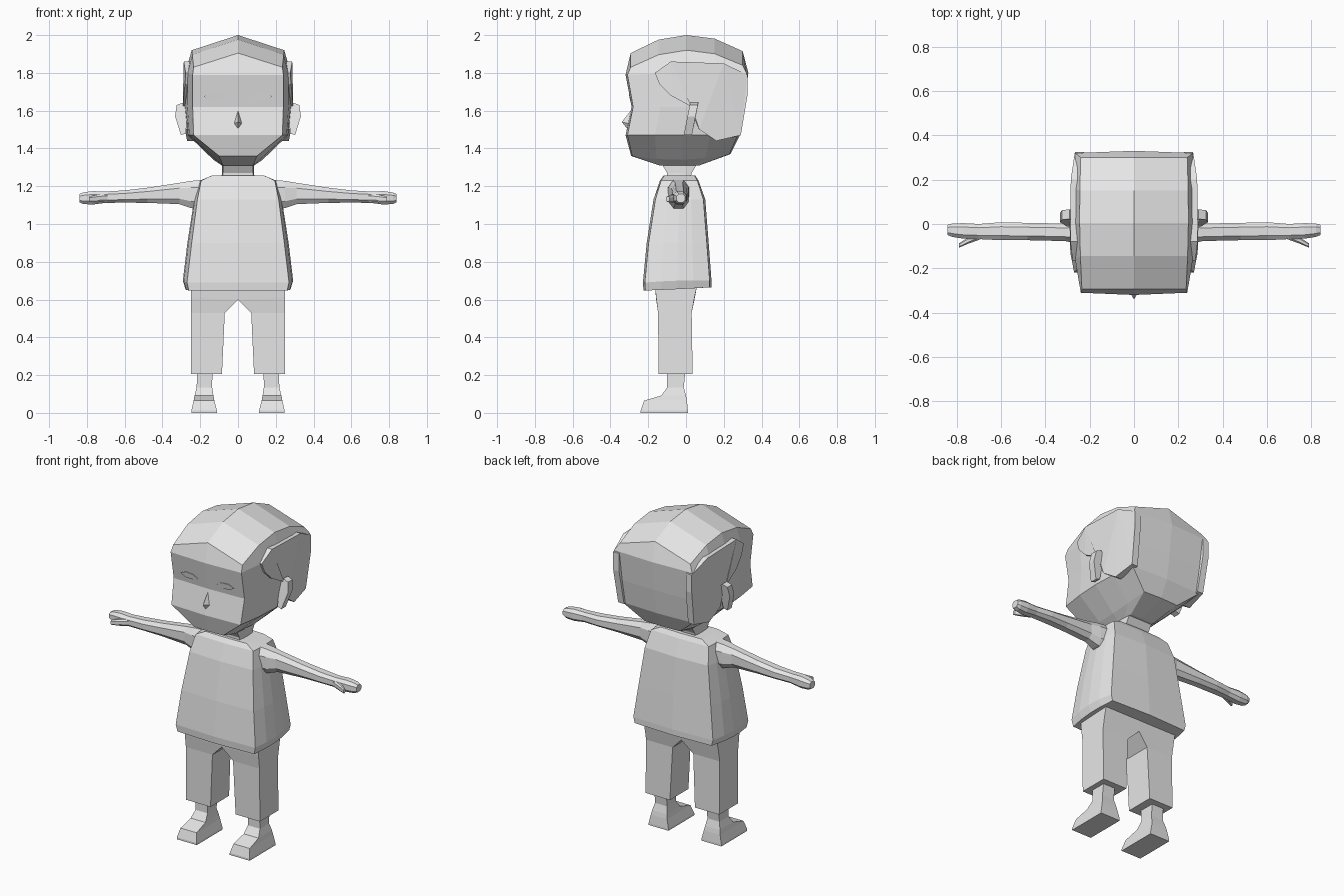
import bpy
import bmesh
from mathutils import Vector

if "Cube" in bpy.data.objects:
    bpy.data.objects.remove(bpy.data.objects["Cube"])

GREY = bpy.data.materials.new("plain_grey")
GREY.use_nodes = True
GREY.diffuse_color = (0.8, 0.8, 0.8, 1)
GREY.node_tree.nodes["Principled BSDF"].inputs["Base Color"].default_value = (0.8, 0.8, 0.8, 1)


def finish(name, bm):
    """Mirror the left half across x = 0, weld the seam and make the object."""
    copy = bmesh.ops.duplicate(bm, geom=bm.verts[:] + bm.edges[:] + bm.faces[:])["geom"]
    for v in copy:
        if isinstance(v, bmesh.types.BMVert):
            v.co.x = -v.co.x
    bmesh.ops.remove_doubles(bm, verts=bm.verts[:], dist=0.0005)
    bmesh.ops.recalc_face_normals(bm, faces=bm.faces[:])
    mesh = bpy.data.meshes.new(name)
    bm.to_mesh(mesh)
    bm.free()
    mesh.materials.append(GREY)
    obj = bpy.data.objects.new(name, mesh)
    bpy.context.collection.objects.link(obj)
    return obj


def skin(rings, closed=True, caps=(True, True)):
    """Bridge successive rings of points with quads."""
    bm = bmesh.new()
    rows = [[bm.verts.new(p) for p in r] for r in rings]
    n = len(rows[0])
    for a, b in zip(rows, rows[1:]):
        for i in range(n if closed else n - 1):
            j = (i + 1) % n
            bm.faces.new((a[i], a[j], b[j], b[i]))
    for row, cap in zip((rows[0], rows[-1]), caps):
        if cap:
            bm.faces.new(row)
    return bm, rows


def half_ring(yf, yb, wf, wm, wb, zf, zm, zb, bulge=0.01, rise=0.0):
    """Left half of a rounded-box outline, from front centre to back centre."""
    pts = [(0, yf - bulge, zf + rise)]
    for t in (0, 0.25, 0.5, 0.75, 1):
        k = 1 - (2 * t - 1) ** 2
        w, z = wf + (wb - wf) * t, zf + (zb - zf) * t
        mid_w, mid_z = wm - (wf + wb) / 2, zm - (zf + zb) / 2
        pts.append((w + mid_w * k, yf + (yb - yf) * t, z + mid_z * k))
    pts.append((0, yb + bulge, zb + rise))
    return pts


def box_ring(x0, x1, y0, y1, z, z_in=None):
    zi = z if z_in is None else z_in
    return [(x0, y0, zi), (x1, y0, z), (x1, y1, z), (x0, y1, zi)]


def arm_ring(x, z0, z1, y0, y1, c=0.25):
    dy, dz = (y1 - y0) * c, (z1 - z0) * c
    return [(x, y0 + dy, z0), (x, y1 - dy, z0), (x, y1, z0 + dz), (x, y1, z1 - dz),
            (x, y1 - dy, z1), (x, y0 + dy, z1), (x, y0, z1 - dz), (x, y0, z0 + dz)]


# Head: stacked half outlines closed by a ridged crown
bm, rows = skin([
    half_ring(-.14, .07, .08, .085, .08, 1.31, 1.31, 1.31, 0),
    half_ring(-.285, .23, .10, .13, .12, 1.36, 1.34, 1.37, .005),
    half_ring(-.31, .275, .235, .265, .24, 1.47, 1.47, 1.47, .01),
    half_ring(-.28, .30, .24, .28, .26, 1.62, 1.62, 1.62, .008),
    half_ring(-.31, .32, .24, .28, .265, 1.79, 1.80, 1.80, .01),
    half_ring(-.293, .30, .235, .245, .24, 1.83, 1.92, 1.84, 0, .075),
], closed=False, caps=(True, False))
edge = rows[-1]
ridge = [edge[0]] + [bm.verts.new((0, v.co.y, v.co.z + .08)) for v in edge[2:5]] + [edge[6]]
for i in range(4):
    bm.faces.new((edge[i + 1], edge[i + 2], ridge[i + 1], ridge[i]))
finish("head", bm)

# Side hair: a curved plate lying over each temple and down to the nape
outline = [(-.165, 1.80), (-.08, 1.86), (.20, 1.85), (.325, 1.79), (.325, 1.68),
           (.29, 1.47), (.16, 1.44), (.07, 1.50), (.03, 1.62), (-.08, 1.68), (-.14, 1.74)]


def plate(depth):
    return [(.293 - .35 * (y - .05) ** 2 - max(0, 1.6 - z) * .12 - depth, y, z) for y, z in outline]


bm, rows = skin([plate(.04), plate(0)])
bmesh.ops.triangulate(bm, faces=[f for f in bm.faces if len(f.verts) > 4])
finish("side_hair", bm)

# Ears: flared slabs leaning forward at the lobe
ear = [(.27, 1.62), (.292, 1.642), (.325, 1.63), (.333, 1.57), (.302, 1.47), (.275, 1.48)]
bm, rows = skin([[(x, y + (z - 1.64) * .2, z) for x, z in ear] for y in (.022, .065)])
finish("ears", bm)

# Nose: a small wedge
bm = bmesh.new()
top, tip, low, wing = [bm.verts.new(p) for p in
                       [(0, -.285, 1.61), (0, -.34, 1.54), (0, -.312, 1.505), (.026, -.296, 1.53)]]
bm.faces.new((top, tip, wing))
bm.faces.new((tip, low, wing))
finish("nose", bm)

# Eyes: thin almond plates
almond = [(.065, 1.668), (.095, 1.688), (.145, 1.692), (.18, 1.675), (.15, 1.655), (.10, 1.655)]
bm, rows = skin([[(x, y - (z - 1.62) * .18, z) for x, z in almond] for y in (-.286, -.290)])
finish("eyes", bm)

# Neck
bm, rows = skin([
    half_ring(-.10, .02, .08, .09, .08, 1.22, 1.22, 1.22, 0),
    half_ring(-.10, .03, .08, .085, .08, 1.27, 1.27, 1.27, 0),
    half_ring(-.13, .06, .08, .085, .08, 1.32, 1.32, 1.32, 0),
], closed=False)
finish("neck", bm)

# Shirt: flared tunic with a rolled hem
bm, rows = skin([
    half_ring(-.215, .125, .26, .278, .26, .648, .655, .665),
    half_ring(-.218, .125, .27, .292, .27, .69, .70, .70),
    half_ring(-.198, .11, .245, .268, .245, .90, .90, .90),
    half_ring(-.162, .092, .215, .232, .215, 1.13, 1.13, 1.13),
    half_ring(-.132, .06, .195, .20, .195, 1.23, 1.23, 1.23, .006),
    half_ring(-.115, .045, .14, .14, .14, 1.256, 1.256, 1.256, .004),
], closed=False)
finish("shirt", bm)

# Arms with hands
bm, rows = skin([arm_ring(*r) for r in [
    (.17, 1.07, 1.235, -.10, .02),
    (.25, 1.085, 1.228, -.09, .012),
    (.31, 1.105, 1.218, -.077, .002),
    (.48, 1.112, 1.192, -.073, .005),
    (.60, 1.113, 1.178, -.073, .008),
    (.70, 1.112, 1.172, -.068, 0),
    (.77, 1.103, 1.174, -.066, .004),
    (.82, 1.106, 1.167, -.058, .002),
    (.84, 1.115, 1.158, -.05, -.004),
]])
finish("arms", bm)

# Thumbs
bm, rows = skin([arm_ring(*r) for r in [
    (.69, 1.118, 1.160, -.068, -.03), (.745, 1.115, 1.155, -.088, -.058),
    (.79, 1.118, 1.145, -.107, -.088)]])
finish("thumbs", bm)

# Trousers
bm, rows = skin([
    box_ring(.085, .25, -.145, .035, .205),
    box_ring(.07, .25, -.148, .03, .53),
    box_ring(0, .25, -.158, .045, .61, .60),
    box_ring(0, .25, -.165, .06, .68),
])
finish("trousers", bm)

# Ankles and feet
bm, rows = skin([
    box_ring(.112, .247, -.24, .01, 0),
    box_ring(.112, .247, -.24, .01, .012),
    box_ring(.125, .235, -.222, .005, .065),
    box_ring(.13, .23, -.13, 0, .092),
    box_ring(.137, .219, -.10, -.012, .135),
    box_ring(.135, .215, -.10, 0, .25),
])
finish("feet", bm)
